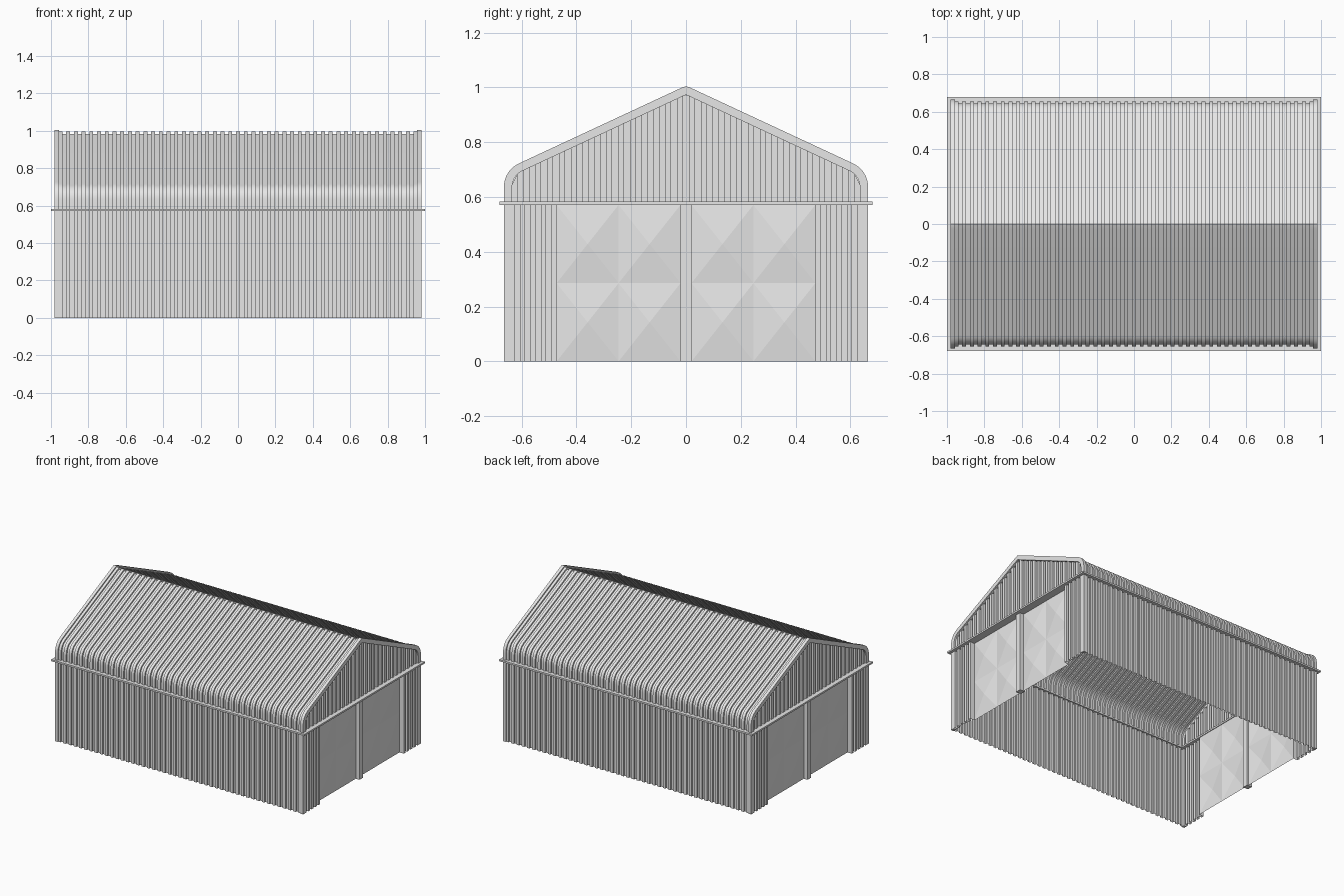
import bpy
import math
from mathutils import Vector

if "Cube" in bpy.data.objects:
    bpy.data.objects.remove(bpy.data.objects["Cube"], do_unlink=True)

GREY = (0.8, 0.8, 0.8, 1)
metal = bpy.data.materials.new("light grey metal")
metal.use_nodes = True
metal.diffuse_color = GREY
metal.node_tree.nodes["Principled BSDF"].inputs["Base Color"].default_value = GREY

WALL_X, WALL_Y, EAVE = 0.98, 0.665, 0.577


def make(name, verts, faces, mirror=(False, False), smooth=False):
    mesh = bpy.data.meshes.new(name)
    mesh.from_pydata(verts, [], faces)
    mesh.materials.append(metal)
    obj = bpy.data.objects.new(name, mesh)
    bpy.context.collection.objects.link(obj)
    if any(mirror):
        mod = obj.modifiers.new("Mirror", "MIRROR")
        mod.use_axis = (mirror[0], mirror[1], False)
        mod.use_mirror_merge = False
    if smooth:
        bpy.ops.object.select_all(action="DESELECT")
        obj.select_set(True)
        bpy.context.view_layer.objects.active = obj
        bpy.ops.object.shade_smooth_by_angle(angle=math.radians(30))
    return obj


def sheet(name, columns, **options):
    """Bridge neighbouring columns of points with quads."""
    rows = len(columns[0])
    verts = [p for col in columns for p in col]
    faces = [(c * rows + r, (c + 1) * rows + r, (c + 1) * rows + r + 1, c * rows + r + 1)
             for c in range(len(columns) - 1) for r in range(rows - 1)]
    return make(name, verts, faces, **options)


def box(name, x0, x1, y0, y1, z0, z1, mirror=(False, False)):
    verts = [(x, y, z) for x in (x0, x1) for y in (y0, y1) for z in (z0, z1)]
    faces = [(0, 1, 3, 2), (4, 6, 7, 5), (0, 4, 5, 1), (2, 3, 7, 6), (0, 2, 6, 4), (1, 5, 7, 3)]
    return make(name, verts, faces, mirror)


def wave(start, end, count, high, low):
    """Square corrugation: pairs of position and depth."""
    step = (end - start) / (2 * count + 1)
    out = []
    for i in range(2 * count + 1):
        level = low if i % 2 else high
        out += [(start + i * step, level), (start + (i + 1) * step, level)]
    return out


def bezier(a, b, c, n):
    a, b, c = Vector(a), Vector(b), Vector(c)
    return [a * (1 - t) ** 2 + b * 2 * t * (1 - t) + c * t * t
            for t in (i / n for i in range(n + 1))]


# Roof outline from the +y eave over the ridge to the -y eave
half = [Vector((WALL_Y, EAVE))]
half += bezier((WALL_Y, 0.63), (WALL_Y, 0.7), (0.6, 0.727), 8)
half += bezier((0.035, 0.99), (0.015, 1.0), (0, 1.004), 3)
outline = half + [Vector((-p.x, p.y)) for p in reversed(half[:-1])]


def roof_line(depth):
    """Outline moved inwards by depth."""
    pts = []
    for i, p in enumerate(outline):
        d = (outline[min(i + 1, len(outline) - 1)] - outline[max(i - 1, 0)]).normalized()
        if i in (0, len(outline) - 1):
            d = Vector((0, 1 if i == 0 else -1))
        pts.append(p + Vector((-d.y, d.x)) * depth)
    return pts


def roof_column(x, depth):
    return [(x, p.x, p.y) for p in roof_line(depth)]


inner = roof_line(0.028)


def gable_height(y):
    for a, b in zip(inner, inner[1:]):
        if b.x <= y <= a.x and a.x - b.x > 1e-6:
            return a.y + (b.y - a.y) * (a.x - y) / (a.x - b.x)
    return EAVE


# Ribbed roof and the arched trim at each end
sheet("roof", [roof_column(x, d) for x, d in wave(-0.96, 0.96, 46, 0.009, 0.02)], smooth=True)
section = [(0.958, 0), (WALL_X, 0), (WALL_X, 0.03), (0.958, 0.03), (0.958, 0)]
sheet("roof_end_trim", [roof_column(x, d) for x, d in section], mirror=(True, False), smooth=True)

# Ribbed gables under the trim
sheet("gable", [[(x, y, EAVE), (x, y, gable_height(y))]
                for y, x in wave(-0.636, 0.636, 29, 0.97, 0.95)], mirror=(True, False))

# Ribbed long walls, and short end walls beside the doors
sheet("side_wall", [[(x, y, 0), (x, y, EAVE)]
                    for x, y in wave(-0.96, 0.96, 46, 0.66, 0.648)], mirror=(False, True))
end_wave = [(0.472, 0.945)] + wave(0.472, 0.645, 4, WALL_X, 0.96)
sheet("end_wall", [[(x, y, 0), (x, y, EAVE)] for y, x in end_wave], mirror=(True, True))
box("corner_post", 0.958, WALL_X, 0.643, WALL_Y, 0, EAVE, (True, True))

# Eave band around the building
box("side_eave_band", -1, 1, 0.64, 0.68, 0.571, 0.583, (False, True))
box("end_eave_band", 0.94, 1, -0.64, 0.64, 0.571, 0.583, (True, False))

# Double doors with four shallow pyramids per leaf
DOOR_X, RISE, Y0, Y1, TOP = 0.945, 0.015, 0.02, 0.472, 0.571
w, h = (Y1 - Y0) / 2, TOP / 2
verts, faces = [], []
for i in range(2):
    for j in range(2):
        y, z, n = Y0 + i * w, j * h, len(verts)
        verts += [(DOOR_X, y, z), (DOOR_X, y + w, z), (DOOR_X, y + w, z + h), (DOOR_X, y, z + h),
                  (DOOR_X + RISE, y + w / 2, z + h / 2)]
        faces += [(n + k, n + (k + 1) % 4, n + 4) for k in range(4)]
make("door_leaf", verts, faces, (True, True))
box("door_post", 0.935, 0.975, -Y0, Y0, 0, TOP, (True, False))
